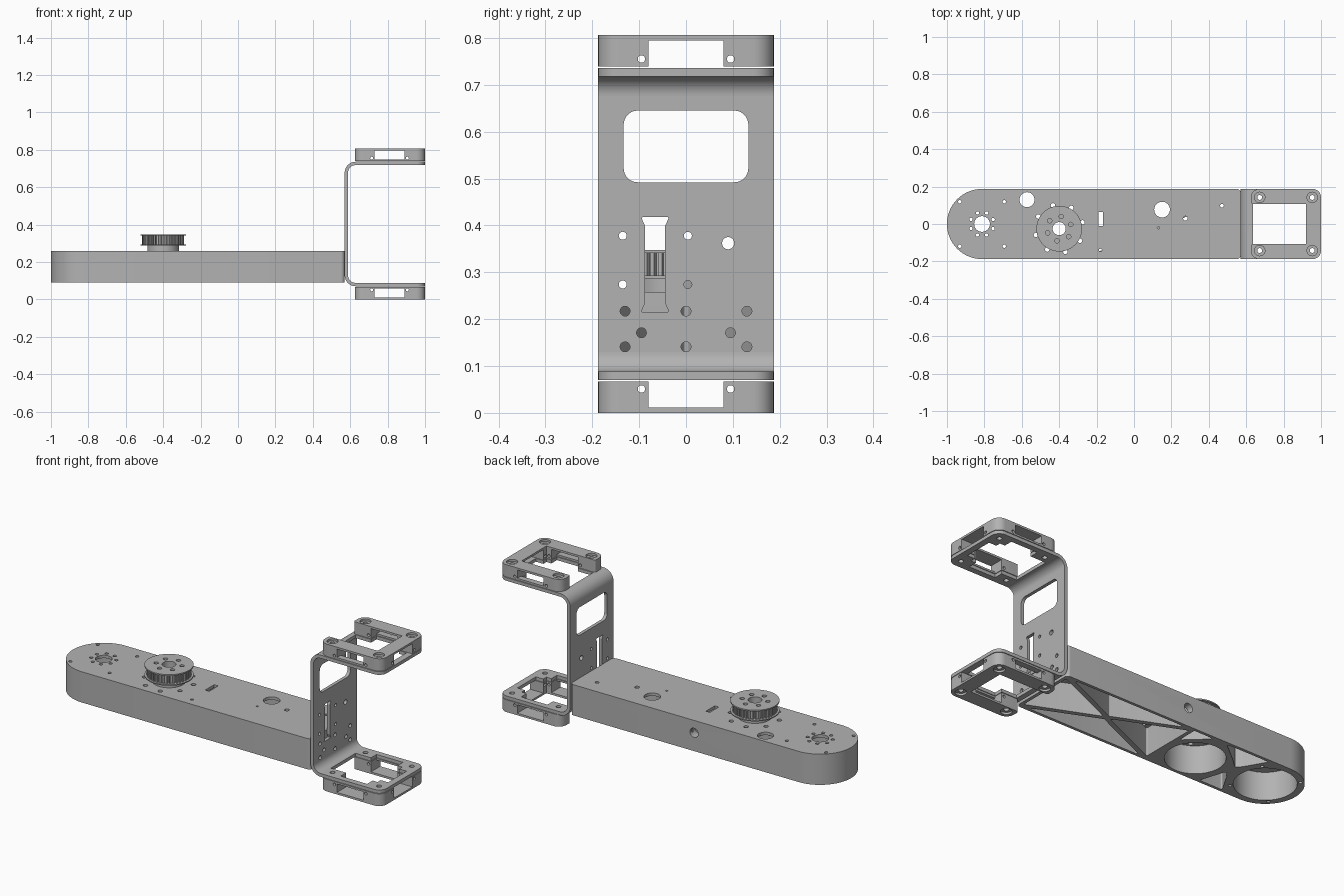
import bpy, bmesh
from math import sin, cos, tan, pi, radians
from mathutils import Vector

cube = bpy.data.objects.get("Cube")
if cube:
    bpy.data.objects.remove(cube, do_unlink=True)

metal = bpy.data.materials.new("plain_grey")
metal.use_nodes = True
GREY = (0.45, 0.45, 0.45, 1)
metal.diffuse_color = GREY
metal.node_tree.nodes["Principled BSDF"].inputs["Base Color"].default_value = GREY


# ---------- outline helpers ----------
def arc(x, y, r, a0, a1, n=24):
    angles = [radians(a0 + (a1 - a0) * i / n) for i in range(n + 1)]
    return [(x + r * cos(a), y + r * sin(a)) for a in angles]


def circle(x, y, r, n=32):
    return arc(x, y, r, 0, 360, n)[:-1]


def ring(x, y, radius, r, count, start=0):
    """Holes spaced evenly around a centre."""
    return [circle(*p, r, 16) for p in arc(x, y, radius, start, start + 360, count)[:-1]]


def poly(points, r=0.0):
    """Polygon with rounded corners; a third value overrides the radius."""
    out, n = [], len(points)
    for i, p in enumerate(points):
        rad = p[2] if len(p) > 2 else r
        c = Vector(p[:2])
        if rad == 0:
            out.append(tuple(c))
            continue
        a = (Vector(points[i - 1][:2]) - c).normalized()
        b = (Vector(points[(i + 1) % n][:2]) - c).normalized()
        half = a.angle(b) / 2
        p1, p2, w = c + a * rad / tan(half), c + b * rad / tan(half), sin(half)
        for k in range(9):
            t = k / 8
            u, v, s = (1 - t) ** 2, 2 * w * t * (1 - t), t * t
            out.append(tuple((p1 * u + c * v + p2 * s) / (u + v + s)))
    return out


def rect(x0, x1, y0, y1, r=0.0):
    return poly([(x0, y0), (x1, y0), (x1, y1), (x0, y1)], r)


AXES = {"z": lambda u, v, w: (u, v, w),
        "x": lambda u, v, w: (w, u, v),
        "y": lambda u, v, w: (u, w, v)}


def plate(name, outline, holes, w0, w1, axis="z"):
    """Extrude an outline with holes from w0 to w1 along an axis."""
    w0, w1 = min(w0, w1), max(w0, w1)
    curve = bpy.data.curves.new(name, "CURVE")
    curve.dimensions, curve.fill_mode = "2D", "BOTH"
    curve.extrude = (w1 - w0) / 2
    for loop in [outline] + holes:
        s = curve.splines.new("POLY")
        s.points.add(len(loop) - 1)
        for pt, (u, v) in zip(s.points, loop):
            pt.co = (u, v, 0, 1)
        s.use_cyclic_u = True
    temp = bpy.data.objects.new(name, curve)
    bpy.context.collection.objects.link(temp)
    dg = bpy.context.evaluated_depsgraph_get()
    mesh = bpy.data.meshes.new_from_object(temp.evaluated_get(dg))
    bpy.data.objects.remove(temp, do_unlink=True)
    bpy.data.curves.remove(curve)
    bm = bmesh.new()
    bm.from_mesh(mesh)
    for v in bm.verts:
        v.co = AXES[axis](v.co.x, v.co.y, v.co.z + (w0 + w1) / 2)
    bmesh.ops.remove_doubles(bm, verts=bm.verts, dist=1e-5)
    bmesh.ops.recalc_face_normals(bm, faces=bm.faces)
    bm.to_mesh(mesh)
    bm.free()
    mesh.materials.clear()
    mesh.materials.append(metal)
    ob = bpy.data.objects.new(name, mesh)
    bpy.context.collection.objects.link(ob)
    return ob


def bore(ob, u, v, r, w0, w1, axis):
    """Drill a round hole along an axis."""
    drill = plate("drill", circle(u, v, r, 20), [], w0, w1, axis)
    mod = ob.modifiers.new("bore", "BOOLEAN")
    mod.operation, mod.object, mod.solver = "DIFFERENCE", drill, "EXACT"
    bpy.context.view_layer.objects.active = ob
    bpy.ops.object.modifier_apply(modifier=mod.name)
    bpy.data.objects.remove(drill, do_unlink=True)


# ---------- arm ----------
HW = 0.1875                      # half width
HUB, MOTOR = (-0.8125, 0), (-0.40, -0.025)
body = arc(*HUB, HW, 90, 270, 40) + poly([(0.57, -HW), (0.57, HW)])
body = body[:-2] + arc(0.55, -HW + 0.02, 0.02, -90, 0, 6) + arc(0.55, HW - 0.02, 0.02, 0, 90, 6)
rim_holes = ring(*HUB, 0.168, 0.009, 4, 45)

top_holes = rim_holes + [circle(*HUB, 0.042), circle(*MOTOR, 0.036)]
top_holes += ring(*HUB, 0.064, 0.009, 8, 22) + ring(*MOTOR, 0.129, 0.012, 8, 15)
top_holes += [circle(-0.572, 0.13, 0.04), circle(0.15, 0.077, 0.042), circle(0.275, 0.03, 0.012),
              circle(0.47, 0.097, 0.01), circle(0.13, -0.02, 0.006), circle(-0.18, -0.14, 0.008),
              rect(-0.19, -0.166, -0.012, 0.065)]
plate("arm_top", body, top_holes, 0.242, 0.258)

# walls, motor wells and diagonal ribs are what the cells leave behind
cells = [[(-0.69, 0.172), (-0.43, 0.172), (-0.545, 0.08), (-0.6, 0.03), (-0.625, 0.06)],
         [(-0.69, -0.172), (-0.55, -0.172), (-0.595, -0.03), (-0.625, -0.06)],
         [(-0.35, 0.172), (-0.23, 0.172), (-0.23, 0.06)],
         [(-0.21, -0.157), (-0.21, 0.157), (0.15, 0)],
         [(0.552, -0.157), (0.552, 0.157), (0.19, 0)],
         [(-0.18, 0.172), (0.52, 0.172), (0.17, 0.018)],
         [(-0.18, -0.172), (0.52, -0.172), (0.17, -0.018)]]
wells = [circle(*HUB, 0.152, 48), circle(*MOTOR, 0.147, 48)]
walls = plate("arm_walls_and_ribs", body, rim_holes + wells + [poly(c, 0.006) for c in cells], 0.09, 0.242)
bore(walls, -0.18, 0.19, 0.025, 0.14, 0.25, "y")

# ---------- drive pulley ----------
bolts = ring(*MOTOR, 0.066, 0.012, 6, 20) + [circle(*MOTOR, 0.035)]
teeth = []
for i in range(40):
    for step, r in ((0, 0.112), (0.5, 0.112), (0.55, 0.102), (0.95, 0.102)):
        a = 2 * pi * (i + step) / 40
        teeth.append((MOTOR[0] + r * cos(a), MOTOR[1] + r * sin(a)))
plate("pulley_hub", circle(*MOTOR, 0.084, 48), bolts, 0.258, 0.287)
plate("pulley_lower_flange", circle(*MOTOR, 0.122, 48), bolts, 0.287, 0.293)
plate("pulley_teeth", teeth, bolts, 0.293, 0.341)
plate("pulley_upper_flange", circle(*MOTOR, 0.122, 48), bolts, 0.341, 0.348)

# ---------- bracket wall ----------
lower = [(y, z) for z in (0.217, 0.141) for y in (-0.13, 0, 0.13)] + [(-0.095, 0.171), (0.095, 0.171)]
upper = [(y, z) for z in (0.378, 0.274) for y in (-0.135, 0.004)]
slot = poly([(-0.096, 0.215), (-0.036, 0.215), (-0.045, 0.235), (-0.045, 0.398), (-0.036, 0.418),
             (-0.096, 0.418), (-0.087, 0.398), (-0.087, 0.235)], 0.003)
wall_holes = [rect(-0.133, 0.133, 0.492, 0.645, 0.03), slot, circle(0.09, 0.362, 0.013)]
wall_holes += [circle(*p, 0.0105, 20) for p in lower] + [circle(*p, 0.0085, 20) for p in upper]
plate("bracket_wall", rect(-HW, HW, 0.13, 0.676), wall_holes, 0.57, 0.588, "x")
for y, z in lower:
    bore(walls, y, z, 0.0105, 0.54, 0.6, "x")

# ---------- bracket legs and corner frames, mirrored above and below ----------
MID = 0.403
SCREWS = [(x, y) for x in (0.672, 0.953) for y in (-0.142, 0.142)]
for side, s in (("upper", 1), ("lower", -1)):
    z = lambda t: MID + s * t
    bend = arc(0.63, z(0.273), 0.06, 180, 180 - 90 * s, 12) + arc(0.63, z(0.273), 0.042, 180 - 90 * s, 180, 12)
    plate(side + "_bracket_bend", bend, [], -HW, HW, "y")

    leg = poly([(0.63, -HW), (1, -HW, 0.045), (1, HW, 0.045), (0.63, HW)])
    window = [(0.637, 0.107), (0.73, 0.107), (0.73, 0.155), (0.89, 0.155), (0.89, 0.107),
              (0.92, 0.107), (0.92, 0.08), (0.965, 0.08)]
    window += [(x, -y) for x, y in reversed(window)]
    plate(side + "_bracket_leg", leg, [window] + [circle(*p, 0.013, 20) for p in SCREWS], z(0.315), z(0.333))

    # outer cap, open toward the bracket wall
    cap = poly([(0.625, HW, 0.045), (0.625, 0.107, 0.01), (0.92, 0.107), (0.92, -0.107),
                (0.625, -0.107, 0.01), (0.625, -HW, 0.045), (1, -HW, 0.045), (1, HW, 0.045)])
    plate(side + "_frame_cap", cap, [circle(*p, 0.028) for p in SCREWS], z(0.392), z(0.403))

    for label, m in (("back", 1), ("front", -1)):
        inner = poly([(0.625, m * HW, 0.045), (0.73, m * HW), (0.73, m * 0.107), (0.625, m * 0.107, 0.01)])
        outer = poly([(0.89, m * HW), (1, m * HW, 0.045), (1, m * 0.08), (0.92, m * 0.08),
                      (0.92, m * 0.107), (0.89, m * 0.107)])
        near = plate(f"{side}_{label}_inner_block", inner, [circle(0.672, m * 0.142, 0.013, 20)], z(0.336), z(0.392))
        far = plate(f"{side}_{label}_outer_block", outer, [circle(0.953, m * 0.142, 0.013, 20)], z(0.336), z(0.392))
        plate(f"{side}_{label}_frame_rail", rect(0.73, 0.89, *sorted((m * 0.155, m * HW))), [], z(0.336), z(0.346))
        bore(near, 0.715, z(0.352), 0.008, -0.2, 0.2, "y")
        bore(far, 0.905, z(0.352), 0.008, -0.2, 0.2, "y")
        bore(far, m * 0.095, z(0.352), 0.008, 0.88, 1.1, "x")

# ---------- shading ----------
bpy.ops.object.select_all(action="DESELECT")
for ob in bpy.context.scene.objects:
    if ob.type == "MESH" and ob.data.materials and ob.data.materials[0] == metal:
        ob.select_set(True)
        bpy.context.view_layer.objects.active = ob
bpy.ops.object.shade_smooth_by_angle(angle=radians(30))
